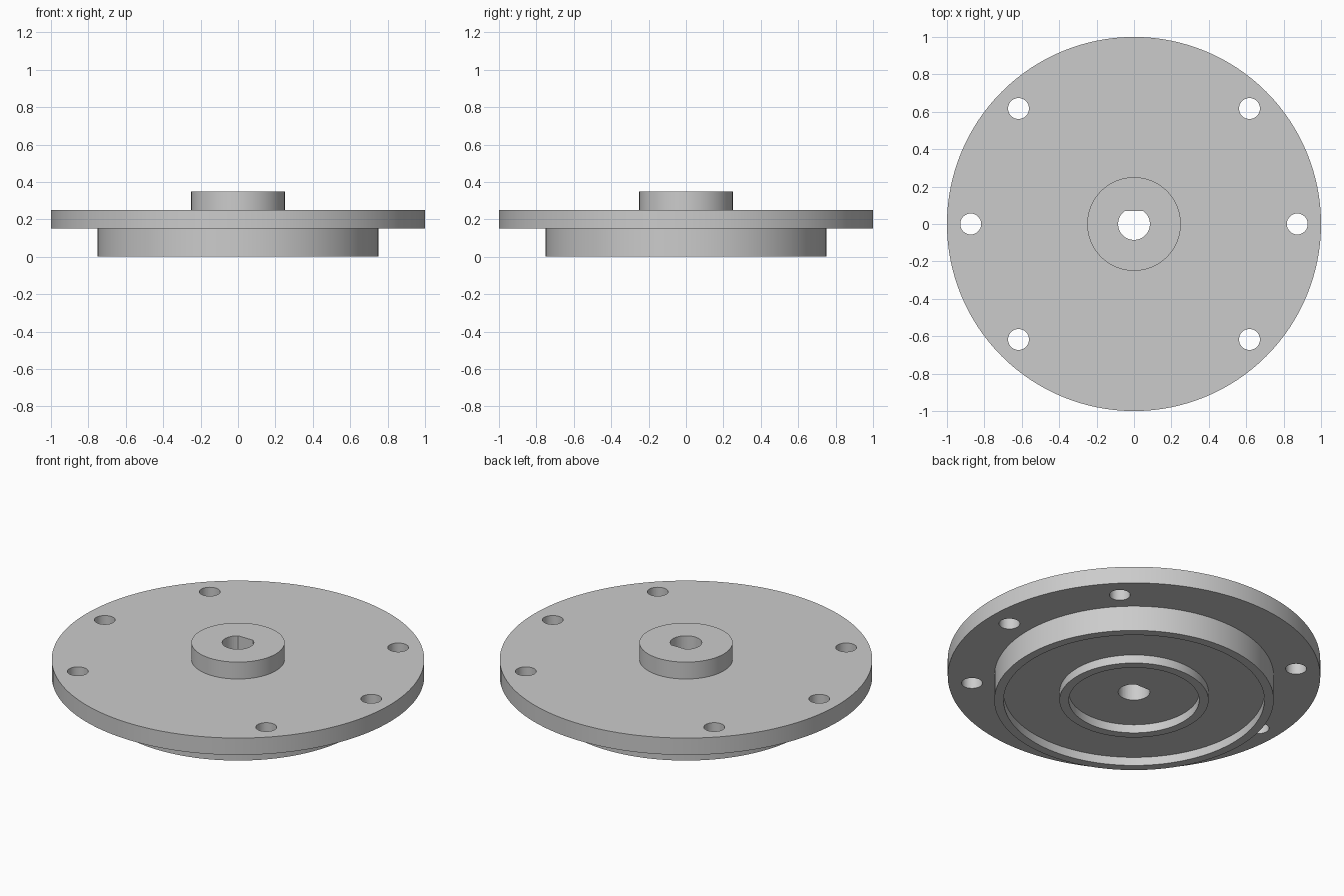
import bpy, bmesh
from math import sin, cos, asin, pi, radians

cube = bpy.data.objects.get("Cube")
if cube:
    bpy.data.objects.remove(cube, do_unlink=True)

SEGMENTS = 128

steel = bpy.data.materials.new("plain grey metal")
steel.use_nodes = True
steel.diffuse_color = (0.6, 0.6, 0.6, 1)
steel.node_tree.nodes["Principled BSDF"].inputs["Base Color"].default_value = (0.6, 0.6, 0.6, 1)


def make_object(name, bm):
    bmesh.ops.recalc_face_normals(bm, faces=bm.faces)
    mesh = bpy.data.meshes.new(name)
    bm.to_mesh(mesh)
    bm.free()
    mesh.materials.append(steel)
    obj = bpy.data.objects.new(name, mesh)
    bpy.context.collection.objects.link(obj)
    return obj


def lathe(name, profile):
    """Spin a (radius, height) profile around the z axis."""
    bm = bmesh.new()
    verts = [bm.verts.new((r, 0, z)) for r, z in profile]
    edges = [bm.edges.new(pair) for pair in zip(verts, verts[1:])]
    bmesh.ops.spin(bm, geom=verts + edges, cent=(0, 0, 0), axis=(0, 0, 1),
                   angle=2 * pi, steps=SEGMENTS, use_merge=True)
    bmesh.ops.remove_doubles(bm, verts=bm.verts, dist=1e-5)
    return make_object(name, bm)


def add_prism(bm, outline):
    """Tall prism that passes right through the body."""
    face = bm.faces.new([bm.verts.new((x, y, -0.2)) for x, y in outline])
    result = bmesh.ops.extrude_face_region(bm, geom=[face])
    top = [v for v in result["geom"] if isinstance(v, bmesh.types.BMVert)]
    bmesh.ops.translate(bm, verts=top, vec=(0, 0, 0.8))


def arc(cx, cy, radius, start, end, count):
    step = (end - start) / (count - 1)
    return [(cx + radius * cos(start + i * step), cy + radius * sin(start + i * step))
            for i in range(count)]


# Flange body: hub, plate, stepped spigot, and two concentric rims underneath
flange = lathe("mounting_flange", [
    (0, 0.35), (0.25, 0.35), (0.25, 0.25), (1, 0.25), (1, 0.15),
    (0.75, 0.15), (0.75, 0), (0.70, 0), (0.70, 0.05), (0.40, 0.05),
    (0.40, 0), (0.35, 0), (0.35, 0.05), (0, 0.05)])

# Cutters: D-shaped shaft bore and six bolt holes
holes = bmesh.new()
BORE, FLAT = 0.085, 0.07
half = asin(FLAT / BORE)
add_prism(holes, arc(0, 0, BORE, pi - half, 2 * pi + half, 40))
for degrees in (0, 45, 135, 180, 225, 315):
    a = radians(degrees)
    add_prism(holes, arc(0.873 * cos(a), 0.873 * sin(a), 0.056, 0, 2 * pi * 39 / 40, 40))
cutter = make_object("hole_cutter", holes)
cutter.hide_render = True

cut = flange.modifiers.new("holes", "BOOLEAN")
cut.operation = "DIFFERENCE"
cut.solver = "EXACT"
cut.object = cutter

# Bake the cut and remove the helper
depsgraph = bpy.context.evaluated_depsgraph_get()
baked = bpy.data.meshes.new_from_object(flange.evaluated_get(depsgraph))
flange.modifiers.clear()
flange.data = baked
bpy.data.objects.remove(cutter, do_unlink=True)

bpy.ops.object.select_all(action="DESELECT")
flange.select_set(True)
bpy.context.view_layer.objects.active = flange
bpy.ops.object.shade_smooth_by_angle(angle=radians(30))
